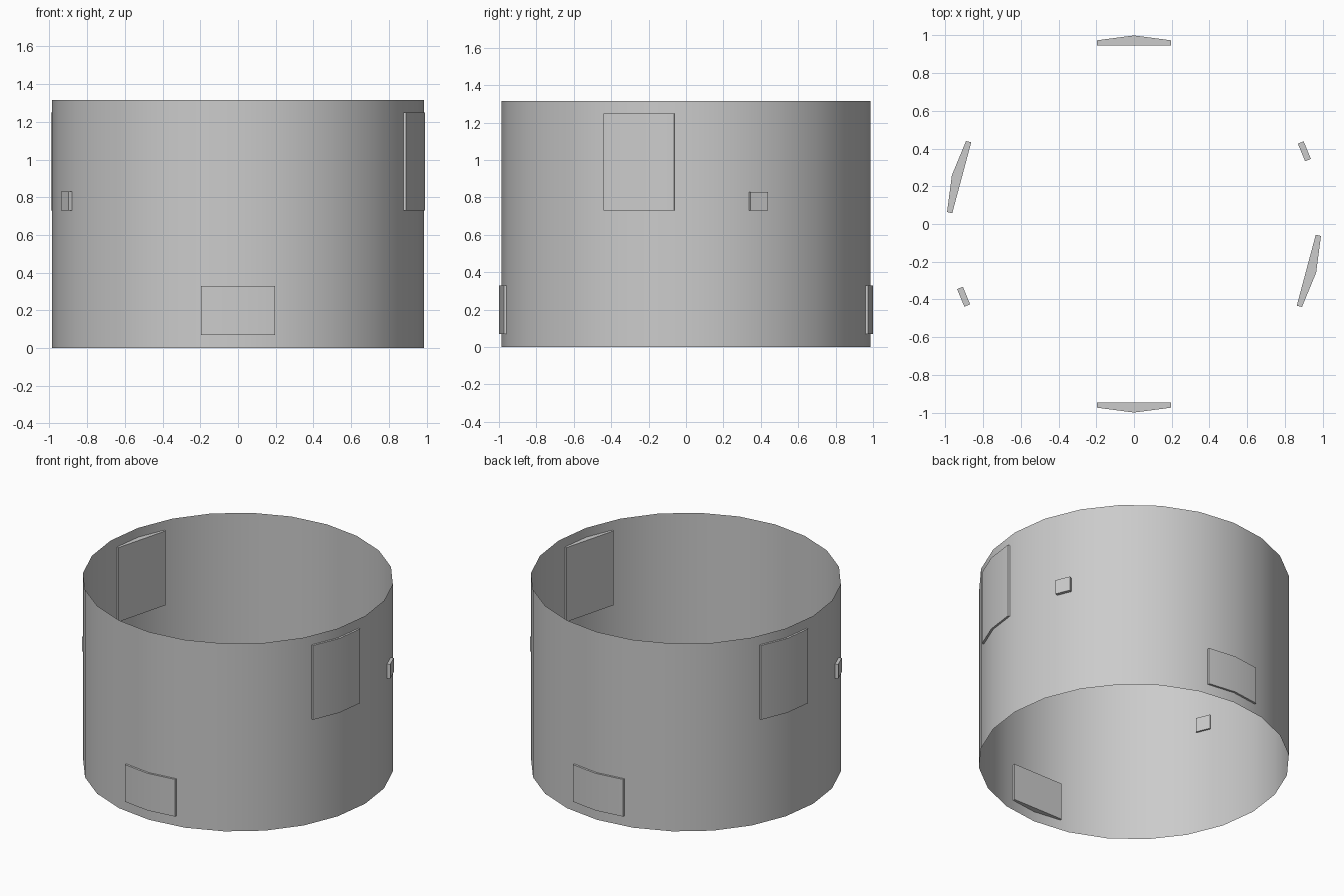
import bpy, bmesh
from math import radians, tan
from mathutils import Matrix

if "Cube" in bpy.data.objects:
    bpy.data.objects.remove(bpy.data.objects["Cube"])

SIDES = 24
RADIUS = 0.986
HEIGHT = 1.315


def finish(bm, name):
    bmesh.ops.recalc_face_normals(bm, faces=bm.faces)
    mesh = bpy.data.meshes.new(name)
    bm.to_mesh(mesh)
    bm.free()
    obj = bpy.data.objects.new(name, mesh)
    bpy.context.collection.objects.link(obj)
    bpy.ops.object.select_all(action='DESELECT')
    obj.select_set(True)
    bpy.context.view_layer.objects.active = obj
    bpy.ops.object.shade_smooth_by_angle(angle=radians(30))
    return obj


def prism(name, profile, z0, z1, angle):
    """Extrude a plan profile (x = outward, y = sideways) and turn it round z."""
    bm = bmesh.new()
    face = bm.faces.new([bm.verts.new((x, y, z0)) for x, y in profile])
    ext = bmesh.ops.extrude_face_region(bm, geom=[face])
    top = [v for v in ext['geom'] if isinstance(v, bmesh.types.BMVert)]
    bmesh.ops.translate(bm, verts=top, vec=(0, 0, z1 - z0))
    bm.transform(Matrix.Rotation(radians(angle), 4, 'Z'))
    return finish(bm, name)


# Open, single-skin ring wall
bm = bmesh.new()
bmesh.ops.create_circle(bm, segments=SIDES, radius=RADIUS, cap_ends=False)
ext = bmesh.ops.extrude_edge_only(bm, edges=bm.edges[:])
top = [v for v in ext['geom'] if isinstance(v, bmesh.types.BMVert)]
bmesh.ops.translate(bm, verts=top, vec=(0, 0, HEIGHT))
finish(bm, "ring_wall")

# Panels: flat inside, bent over one wall corner outside
half, peak, inner = 0.195, 1.0, 0.946
end = peak - half * tan(radians(180 / SIDES))
panel = [(inner, -half), (end, -half), (peak, 0), (end, half), (inner, half)]
for name, angle, z0, z1 in (("front_low_panel", -90, 0.07, 0.33),
                            ("back_low_panel", 90, 0.07, 0.33),
                            ("right_tall_panel", -15, 0.73, 1.25),
                            ("left_tall_panel", 165, 0.73, 1.25)):
    prism(name, panel, z0, z1, angle)

# Small square blocks set through the middle of a wall facet
block = [(0.966, -0.04), (0.999, -0.04), (0.999, 0.061), (0.966, 0.061)]
for name, angle in (("right_block", 22.5), ("left_block", 202.5)):
    prism(name, block, 0.73, 0.83, angle)
